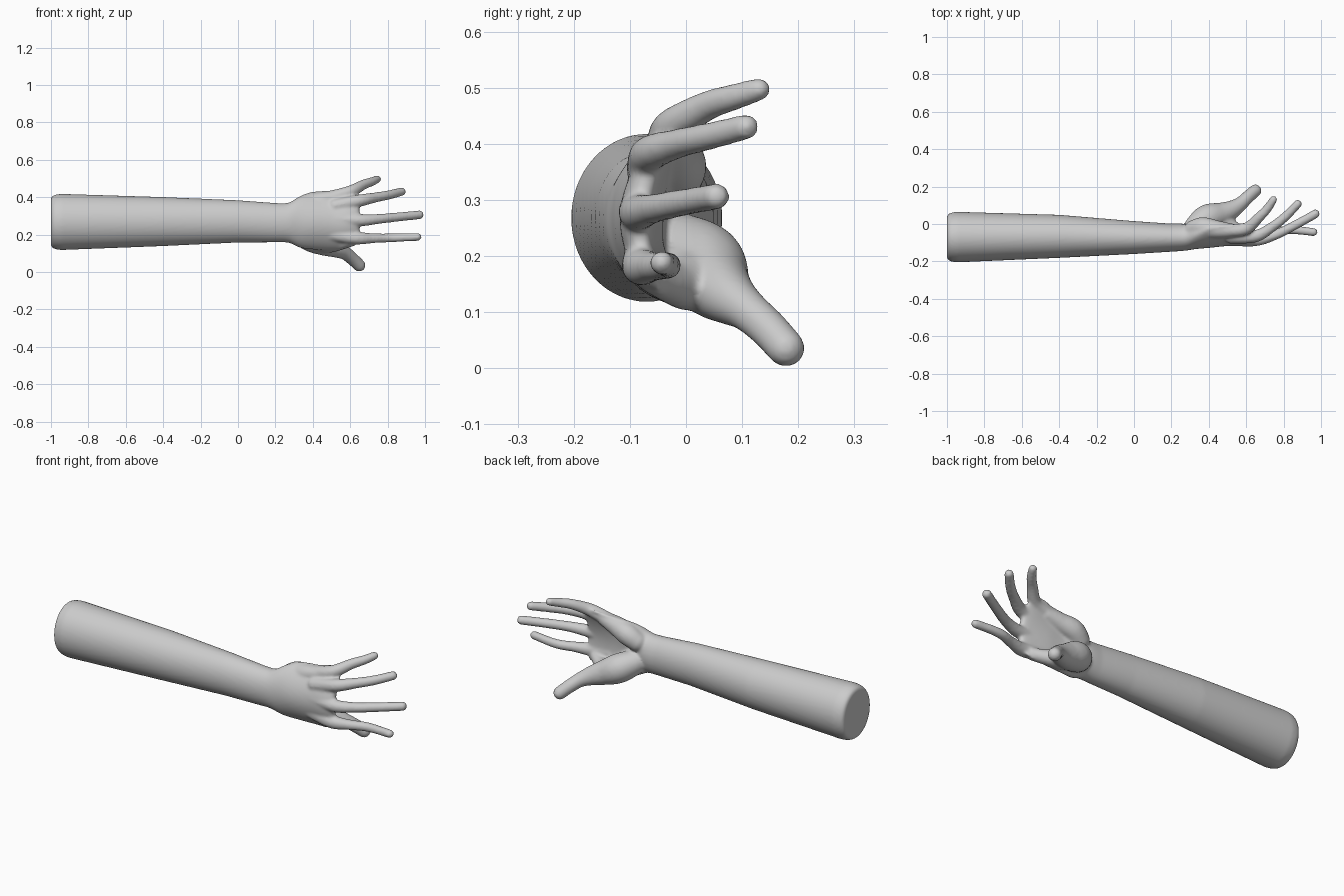
import bpy, bmesh, math
from mathutils import Vector, Matrix


def spline(pts, n):
    """Catmull-Rom through tuples of any length."""
    p = [pts[0]] + list(pts) + [pts[-1]]
    out = []
    for i in range(1, len(p) - 2):
        for k in range(n):
            t = k / n
            out.append(tuple(0.5 * (2 * b + (c - a) * t + (2 * a - 5 * b + 4 * c - d) * t * t
                                    + (3 * b - a - 3 * c + d) * t ** 3)
                             for a, b, c, d in zip(p[i - 1], p[i], p[i + 1], p[i + 2])))
    return out + [tuple(pts[-1])]


def loft(bm, sections, seg=64):
    """Elliptical sections along x: x, yc, zc, ry, rz, bend (cups the section)."""
    rings = []
    for x, yc, zc, ry, rz, bend in sections:
        ring = []
        for i in range(seg):
            a = 2 * math.pi * i / seg
            z = zc + rz * math.sin(a)
            y = yc + ry * math.cos(a) + bend * (z - 0.26) ** 2
            ring.append(bm.verts.new((x, y, z)))
        rings.append(ring)
    for r, s in zip(rings, rings[1:]):
        for i in range(seg):
            j = (i + 1) % seg
            bm.faces.new((r[i], r[j], s[j], s[i]))
    bm.faces.new(rings[0][::-1])
    bm.faces.new(rings[-1])


def digit(bm, pts):
    """Fleshy tube of closely spaced balls: x, y, z, radius."""
    for x, y, z, r in spline(pts, 12):
        bmesh.ops.create_icosphere(bm, subdivisions=3, radius=r + 0.002,
                                   matrix=Matrix.Translation(Vector((x, y, z))))


bm = bmesh.new()

# forearm, wrist and cupped palm
forearm = [(-1.0, -.07, .268, .115, .13, 0), (-.99, -.07, .268, .125, .14, 0),
           (-.975, -.07, .268, .131, .146, 0), (-.945, -.07, .268, .135, .15, 0),
           (-.4, -.066, .27, .115, .131, 0), (0, -.0725, .271, .088, .113, 0)]
palm = [(.2, -.073, .264, .075, .105, 0), (.27, -.071, .264, .072, .107, 0),
        (.33, -.074, .268, .06, .137, 1), (.40, -.082, .275, .046, .155, 2),
        (.5, -.08, .277, .038, .16, 2.2), (.58, -.085, .288, .033, .162, 2.4),
        (.63, -.085, .288, .024, .145, 2.4), (.65, -.083, .285, .012, .12, 2.4)]
loft(bm, forearm + spline(palm, 6))

# four fingers
digit(bm, [(.50, -.035, .40, .034), (.60, -.025, .43, .031), (.67, .037, .467, .025),
           (.715, .085, .483, .022), (.745, .13, .497, .019)])
digit(bm, [(.52, -.07, .355, .034), (.65, -.065, .382, .031), (.74, -.015, .40, .025),
           (.81, .04, .413, .023), (.875, .107, .43, .021)])
digit(bm, [(.52, -.083, .285, .032), (.65, -.086, .277, .031), (.75, -.06, .284, .025),
           (.85, -.012, .294, .023), (.97, .054, .306, .022)])
digit(bm, [(.50, -.07, .20, .034), (.63, -.08, .182, .033), (.72, -.06, .181, .025),
           (.82, -.032, .183, .022), (.96, -.043, .188, .020)])

# thumb with its muscle mound
digit(bm, [(.33, -.02, .215, .062), (.39, .028, .185, .074), (.46, .05, .152, .062),
           (.52, .075, .128, .048), (.57, .108, .104, .036), (.61, .145, .072, .033),
           (.648, .178, .036, .032)])
# web towards the index finger
digit(bm, [(.40, .0, .18, .055), (.47, .005, .155, .05), (.53, -.02, .15, .036), (.59, -.06, .165, .03)])
# heel of the palm on the little finger side
digit(bm, [(.32, -.03, .33, .05), (.37, -.02, .36, .055), (.44, -.03, .38, .048), (.52, -.035, .40, .036)])

mesh = bpy.data.meshes.new("arm_and_hand")
bm.to_mesh(mesh)
bm.free()
arm = bpy.data.objects.new("arm_and_hand", mesh)
bpy.context.collection.objects.link(arm)

# fuse the parts into one skin and soften the joins
fuse = arm.modifiers.new("fuse", 'REMESH')
fuse.mode = 'VOXEL'
fuse.voxel_size = 0.007
fuse.use_smooth_shade = True
soft = arm.modifiers.new("soften", 'SMOOTH')
soft.factor = 0.5
soft.iterations = 9
